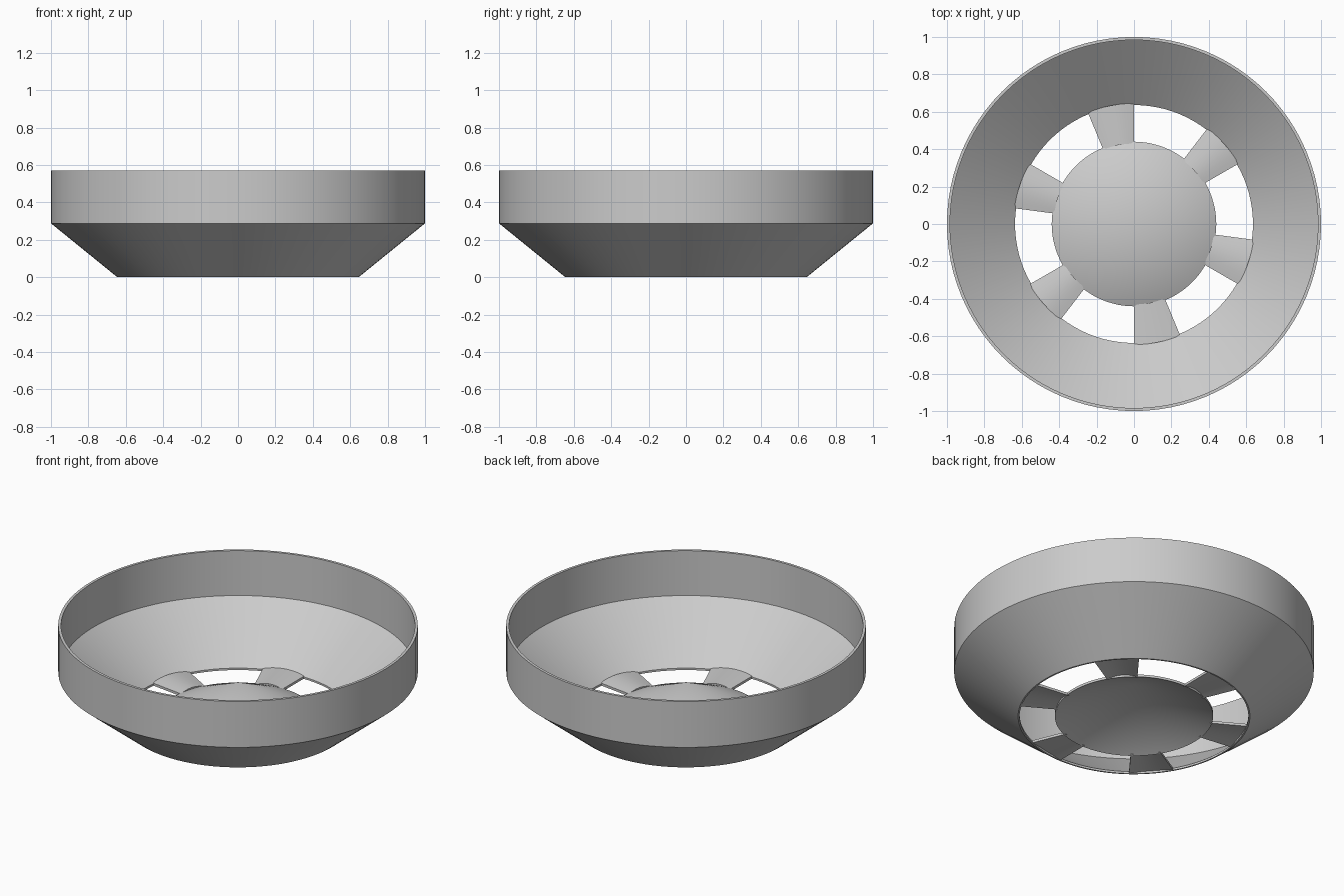
import bpy, bmesh
from math import sin, cos, pi, radians

if "Cube" in bpy.data.objects:
    bpy.data.objects.remove(bpy.data.objects["Cube"])

SEG = 96
THICK = 0.015


def finish(name, bm):
    bmesh.ops.recalc_face_normals(bm, faces=bm.faces)
    mesh = bpy.data.meshes.new(name)
    bm.to_mesh(mesh)
    bm.free()
    ob = bpy.data.objects.new(name, mesh)
    bpy.context.collection.objects.link(ob)
    bpy.ops.object.select_all(action='DESELECT')
    ob.select_set(True)
    bpy.context.view_layer.objects.active = ob
    bpy.ops.object.shade_smooth_by_angle(angle=radians(25))
    return ob


def lathe(name, profile):
    """Revolve a closed (radius, z) profile around z."""
    bm = bmesh.new()
    verts = [bm.verts.new((r, 0, z)) for r, z in profile]
    edges = [bm.edges.new((a, b)) for a, b in zip(verts, verts[1:] + verts[:1])]
    bmesh.ops.spin(bm, geom=verts + edges, cent=(0, 0, 0), axis=(0, 0, 1),
                   angle=2 * pi, steps=SEG, use_merge=True)
    bmesh.ops.remove_doubles(bm, verts=bm.verts, dist=1e-4)
    bmesh.ops.dissolve_degenerate(bm, edges=bm.edges, dist=1e-5)
    return finish(name, bm)


def spoke(name, start, sweep=22.5, r_in=0.43, r_out=0.645, steps=8):
    """Thin ring sector, slightly crowned across its width."""
    bm = bmesh.new()
    rings = []
    for i in range(steps + 1):
        t = i / steps
        a = radians(start + sweep * t)
        crown = 0.014 * sin(pi * t)
        rings.append([bm.verts.new((r * cos(a), r * sin(a), z + crown))
                      for r, z in ((r_in, 0), (r_out, 0),
                                   (r_out, THICK), (r_in, THICK))])
    for a, b in zip(rings, rings[1:]):
        for k in range(4):
            n = (k + 1) % 4
            bm.faces.new((a[k], a[n], b[n], b[k]))
    bm.faces.new(rings[0])
    bm.faces.new(rings[-1])
    return finish(name, bm)


# Thin-walled bowl: upright rim above a tapered lower wall, open at the bottom
lathe("bowl", [(0.645, 0), (1.0, 0.288), (1.0, 0.57), (0.984, 0.57),
               (0.984, 0.295), (0.636, 0.012), (0.636, 0)])

# Hollow cone in the middle of the floor
lathe("centre_cone", [(0, 0.205), (0.44, 0), (0.44, THICK), (0, 0.222)])

# Six spokes joining the cone to the bowl
for i in range(6):
    spoke(f"spoke_{i + 1}", 30 + 60 * i)
